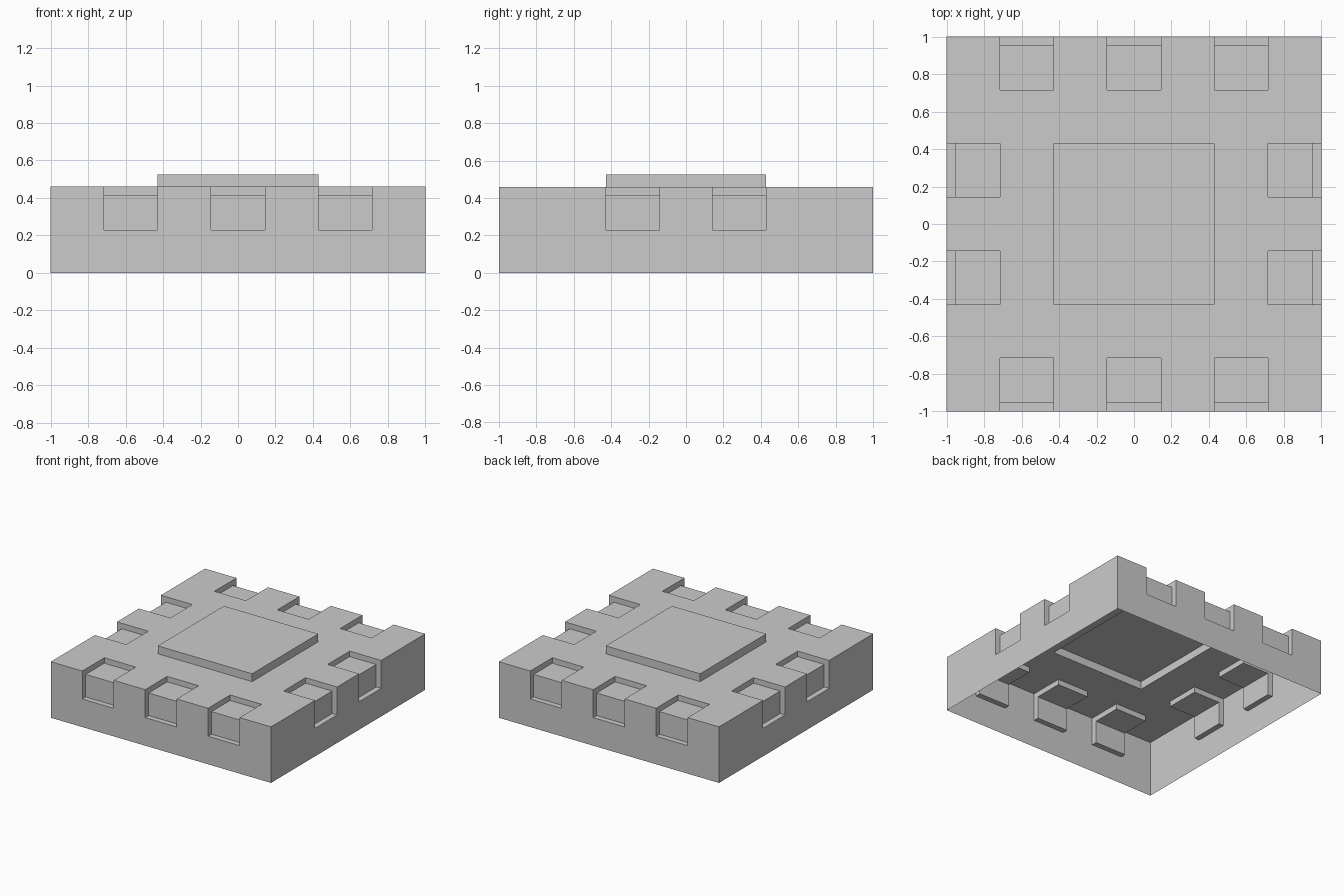
import bpy, bmesh
from math import pi
from mathutils import Matrix

if "Cube" in bpy.data.objects:
    bpy.data.objects.remove(bpy.data.objects["Cube"])

TOP, RAISED = 0.46, 0.525
S = 1 / 7          # layout unit
DEPTH = 0.045      # notch depth


def finish(name, bm):
    bmesh.ops.recalc_face_normals(bm, faces=bm.faces)
    mesh = bpy.data.meshes.new(name)
    bm.to_mesh(mesh)
    bm.free()
    obj = bpy.data.objects.new(name, mesh)
    bpy.context.collection.objects.link(obj)
    return obj


def box(name, half, z0, z1):
    bm = bmesh.new()
    m = Matrix.Translation((0, 0, (z0 + z1) / 2)) @ Matrix.Diagonal((2 * half, 2 * half, z1 - z0, 1))
    bmesh.ops.create_cube(bm, size=1, matrix=m)
    return finish(name, bm)


def add_notch(bm, centre, angle):
    # L-shaped profile wrapping over the top edge, extruded along the edge
    profile = [(-1.1, 0.23), (-1 + DEPTH, 0.23), (-1 + DEPTH, TOP - DEPTH),
               (-5 * S, TOP - DEPTH), (-5 * S, 0.6), (-1.1, 0.6)]
    rot = Matrix.Rotation(angle, 4, 'Z')
    verts = [bm.verts.new((centre - S, y, z)) for y, z in profile]
    face = bm.faces.new(verts)
    ext = bmesh.ops.extrude_face_region(bm, geom=[face])['geom']
    new = [v for v in ext if isinstance(v, bmesh.types.BMVert)]
    bmesh.ops.translate(bm, verts=new, vec=(2 * S, 0, 0))
    bmesh.ops.transform(bm, matrix=rot, verts=verts + new)


def boolean(obj, other, operation):
    mod = obj.modifiers.new(operation.title(), 'BOOLEAN')
    mod.operation, mod.solver, mod.object = operation, 'EXACT', other
    bpy.context.view_layer.objects.active = obj
    bpy.ops.object.modifier_apply(modifier=mod.name)
    bpy.data.objects.remove(other)


# Square body with raised centre panel
body = box("notched_base", 1, 0, TOP)
boolean(body, box("raised_panel", 3 * S, 0.2, RAISED), 'UNION')

# Three notches on front and back, two on each side
bm = bmesh.new()
for i in range(4):
    for c in ((-4 * S, 0, 4 * S) if i % 2 == 0 else (-2 * S, 2 * S)):
        add_notch(bm, c, i * pi / 2)
boolean(body, finish("notch_cutter", bm), 'DIFFERENCE')

# Open underside
bm = bmesh.new()
bm.from_mesh(body.data)
bottom = [f for f in bm.faces if all(abs(v.co.z) < 1e-4 for v in f.verts)]
bmesh.ops.delete(bm, geom=bottom, context='FACES')
bm.to_mesh(body.data)
bm.free()
